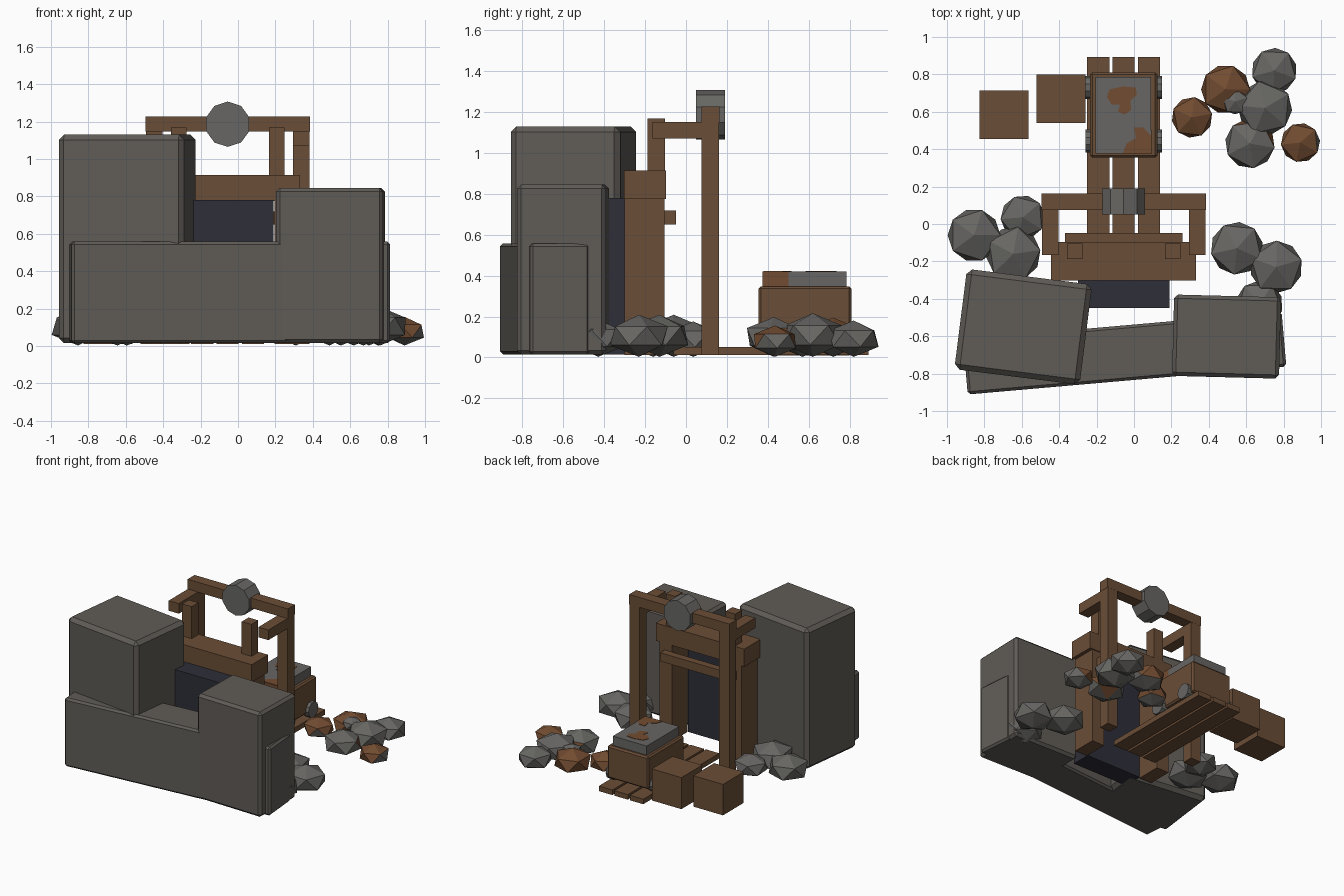
import bpy, bmesh, math
from mathutils import Vector

if "Cube" in bpy.data.objects:
    bpy.data.objects.remove(bpy.data.objects["Cube"])


def mat(name, rgb):
    lin = [((c / 255 + 0.055) / 1.055) ** 2.4 for c in rgb]
    m = bpy.data.materials.new(name)
    m.diffuse_color = (*lin, 1)
    m.use_nodes = True
    m.node_tree.nodes["Principled BSDF"].inputs["Base Color"].default_value = m.diffuse_color
    return m


ROCK = mat("rock grey", (96, 92, 87))
STONE = mat("stone grey", (103, 102, 99))
WOOD = mat("timber brown", (106, 77, 54))
ORE = mat("ore rust", (114, 76, 49))
DARK = mat("tunnel dark", (46, 46, 57))
CX = -0.055  # centre line of the mine entrance


def finish(bm, name, mats):
    me = bpy.data.meshes.new(name)
    bm.to_mesh(me)
    bm.free()
    for m in mats:
        me.materials.append(m)
    ob = bpy.data.objects.new(name, me)
    bpy.context.collection.objects.link(ob)
    return ob


def box(name, x, y, z, m, bevel=0, rot=0):
    """Box from (min, max) ranges, optionally chamfered and turned about z."""
    bm = bmesh.new()
    bmesh.ops.create_cube(bm, size=1)
    bmesh.ops.scale(bm, vec=(x[1] - x[0], y[1] - y[0], z[1] - z[0]), verts=bm.verts)
    if bevel:
        bmesh.ops.bevel(bm, geom=bm.edges[:], offset=bevel, segments=1, affect='EDGES')
    ob = finish(bm, name, [m])
    ob.location = [(r[0] + r[1]) / 2 for r in (x, y, z)]
    ob.rotation_euler.z = math.radians(rot)
    return ob


def mid(c, w):
    return (c - w / 2, c + w / 2)


def cylinder(name, center, r, depth, sides, axis, m):
    bm = bmesh.new()
    bmesh.ops.create_cone(bm, cap_ends=True, segments=sides, radius1=r, radius2=r, depth=depth)
    ob = finish(bm, name, [m])
    ob.location = center
    ob.rotation_euler = (math.pi / 2, 0, 0) if axis == 'Y' else (0, math.pi / 2, 0)
    return ob


def boulder(name, x, y, r, turn, ore=None):
    """Squashed icosphere; faces turned towards the ore direction are rust."""
    bm = bmesh.new()
    bmesh.ops.create_icosphere(bm, subdivisions=1, radius=1)
    if ore:
        d, limit = Vector(ore[:3]).normalized(), ore[3]
        for f in bm.faces:
            f.normal_update()
            f.material_index = int(f.normal.dot(d) > limit)
    ob = finish(bm, name, [STONE, ORE])
    ob.scale = (r / 0.92, r / 0.92, r * 0.71)
    ob.location = (x, y, r * 0.71 + 0.003)
    ob.rotation_euler.z = turn
    return ob


def plate(name, pts, z, m, h=0.005):
    bm = bmesh.new()
    f = bm.faces.new([bm.verts.new((px, py, z)) for px, py in pts])
    f.normal_update()
    if f.normal.z < 0:
        f.normal_flip()
    ext = bmesh.ops.extrude_face_region(bm, geom=[f])
    bmesh.ops.translate(bm, vec=(0, 0, h),
                        verts=[v for v in ext["geom"] if isinstance(v, bmesh.types.BMVert)])
    bmesh.ops.recalc_face_normals(bm, faces=bm.faces[:])
    return finish(bm, name, [m])


# Cliff rocks
box("tall_rock", mid(-0.592, 0.675), mid(-0.55, 0.54), (0.015, 1.13), ROCK, 0.028, -7.2)
box("low_rock", mid(-0.05, 1.71), mid(-0.69, 0.295), (0.015, 0.558), ROCK, 0.015, 5)
box("right_rock", mid(0.495, 0.572), mid(-0.602, 0.435), (0.015, 0.845), ROCK, 0.02, -1.5)

# Tunnel and timber entrance
box("tunnel_mouth", mid(CX, 0.49), (-0.45, -0.295), (0.015, 0.78), DARK)
box("entrance_lintel", mid(CX, 0.775), (-0.303, -0.097), (0.775, 0.915), WOOD)
box("entrance_crossbar", mid(CX, 0.63), (-0.105, -0.048), (0.65, 0.718), WOOD)
for s, side in ((-1, "left"), (1, "right")):
    box(side + "_entrance_post", mid(CX + s * 0.305, 0.11), (-0.30, -0.105), (0.012, 0.78), WOOD)
    box(side + "_upright_stub", mid(CX + s * 0.262, 0.085), (-0.188, -0.103), (0.91, 1.168), WOOD)
    # Hoist frame sides
    box(side + "_hoist_post", mid(CX + s * 0.393, 0.09), (0.075, 0.162), (0.012, 1.15), WOOD)
    box(side + "_hoist_brace", mid(CX + s * 0.393, 0.088), (-0.165, 0.078), (1.07, 1.15), WOOD)

# Hoist beam and wheel
box("hoist_beam", mid(CX, 0.88), (0.075, 0.163), (1.148, 1.227), WOOD)
cylinder("hoist_wheel", (CX, 0.12, 1.186), 0.121, 0.14, 10, 'Y', STONE)

# Track planks
for i in range(3):
    box(f"track_plank_{i + 1}", mid(CX + (i - 1) * 0.136, 0.118), (-0.06, 0.892), (0.012, 0.052), WOOD)

# Mine cart with its load
box("cart_body", mid(CX, 0.36), (0.355, 0.81), (0.09, 0.348), WOOD, 0.012)
box("cart_load", (-0.205, 0.092), (0.378, 0.785), (0.30, 0.42), STONE)
for sx in (-1, 1):
    for wy in (0.443, 0.73):
        cylinder("cart_wheel", (CX + sx * 0.18, wy, 0.115), 0.062, 0.05, 10, 'X', STONE)

# Rust patches on the load
plate("load_patch_back", [(-0.145, 0.68), (-0.13, 0.72), (-0.06, 0.735), (0.01, 0.73), (0.015, 0.69),
                          (-0.02, 0.66), (-0.015, 0.61), (-0.05, 0.585), (-0.085, 0.60),
                          (-0.075, 0.64), (-0.12, 0.64)], 0.418, ORE)
plate("load_patch_front", [(-0.06, 0.378), (0.092, 0.378), (0.092, 0.47), (0.05, 0.515), (0.0, 0.515),
                           (0.01, 0.46), (-0.04, 0.43)], 0.418, ORE)
box("load_patch_side", (0.088, 0.095), (0.376, 0.50), (0.345, 0.42), ORE)
box("load_patch_end", (-0.06, 0.094), (0.375, 0.381), (0.345, 0.42), ORE)

# Crates
box("crate_outer", mid(-0.695, 0.26), mid(0.585, 0.26), (0.01, 0.255), WOOD)
box("crate_inner", mid(-0.39, 0.26), mid(0.67, 0.26), (0.01, 0.26), WOOD)

# Loose boulders beside the entrance
for i, (x, y, r) in enumerate([(-0.855, -0.06, 0.145), (-0.595, 0.035, 0.122), (-0.645, -0.16, 0.15),
                               (0.55, -0.13, 0.145), (0.76, -0.23, 0.145), (0.67, -0.43, 0.13)]):
    boulder(f"boulder_{i + 1}", x, y, r, i * 0.7)

# Ore pile: x, y, radius, rust direction and limit
pile = [(0.49, 0.72, 0.135, (-0.3, 0.2, 1, -0.45)),
        (0.75, 0.82, 0.125, None),
        (0.70, 0.62, 0.15, None),
        (0.31, 0.57, 0.112, (0.3, -0.3, 1, -0.35)),
        (0.62, 0.43, 0.137, (-0.7, -0.6, -0.3, 0.55)),
        (0.89, 0.435, 0.108, (0.3, -0.4, 0.8, -0.2))]
for i, (x, y, r, ore) in enumerate(pile):
    boulder(f"ore_{i + 1}", x, y, r, i * 0.9, ore)
boulder("ore_pebble", 0.54, 0.655, 0.07, 0.3).location.z = 0.14
